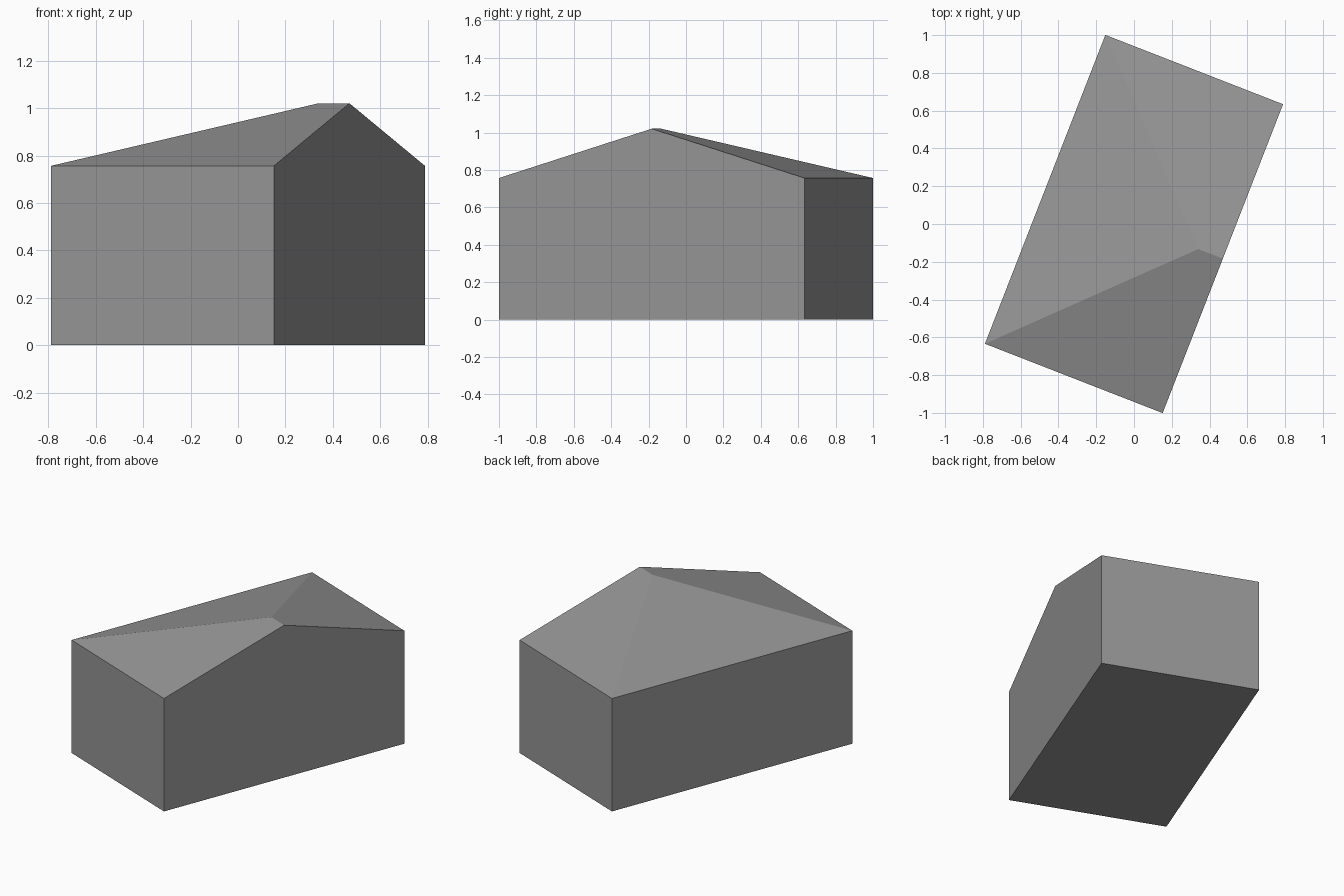
import bpy
import bmesh
from math import radians
from mathutils import Matrix

HALF_W, HALF_L = 0.505, 0.8775     # half width and half length of the footprint
EAVE, RIDGE = 0.757, 1.021         # heights
RIDGE_LEN = 0.14                   # short ridge running in from the gable wall
TURN = Matrix.Rotation(radians(-21.3), 4, 'Z')

cube = bpy.data.objects.get("Cube")
if cube:
    bpy.data.objects.remove(cube, do_unlink=True)

grey = bpy.data.materials.new("plain grey")
grey.use_nodes = True
colour = (0.3, 0.3, 0.3, 1)
grey.diffuse_color = colour
grey.node_tree.nodes["Principled BSDF"].inputs["Base Color"].default_value = colour


def add_part(name, faces):
    """Make a flat-shaded object from lists of corner points."""
    bm = bmesh.new()
    for points in faces:
        bm.faces.new([bm.verts.new(p) for p in points])
    bmesh.ops.remove_doubles(bm, verts=bm.verts, dist=0.0001)
    bm.transform(TURN)
    mesh = bpy.data.meshes.new(name)
    bm.to_mesh(mesh)
    bm.free()
    mesh.materials.append(grey)
    obj = bpy.data.objects.new(name, mesh)
    bpy.context.collection.objects.link(obj)
    return obj


# Footprint corners, counter-clockwise, and the ridge ends
plan = [(-HALF_W, -HALF_L), (HALF_W, -HALF_L), (HALF_W, HALF_L), (-HALF_W, HALF_L)]
low = [(x, y, 0) for x, y in plan]
a, b, c, d = high = [(x, y, EAVE) for x, y in plan]
gable_top = (HALF_W, 0, RIDGE)
hip_top = (HALF_W - RIDGE_LEN, 0, RIDGE)

# Walls with floor; the second wall rises to the gable peak
walls = [low[::-1]]
for i in range(4):
    j = (i + 1) % 4
    peak = [gable_top] if i == 1 else []
    walls.append([low[i], low[j], high[j]] + peak + [high[i]])
add_part("walls", walls)

# Roof: two slopes meeting at the ridge and one long hip
add_part("roof", [
    [a, b, gable_top, hip_top],
    [c, d, hip_top, gable_top],
    [d, a, hip_top],
])
